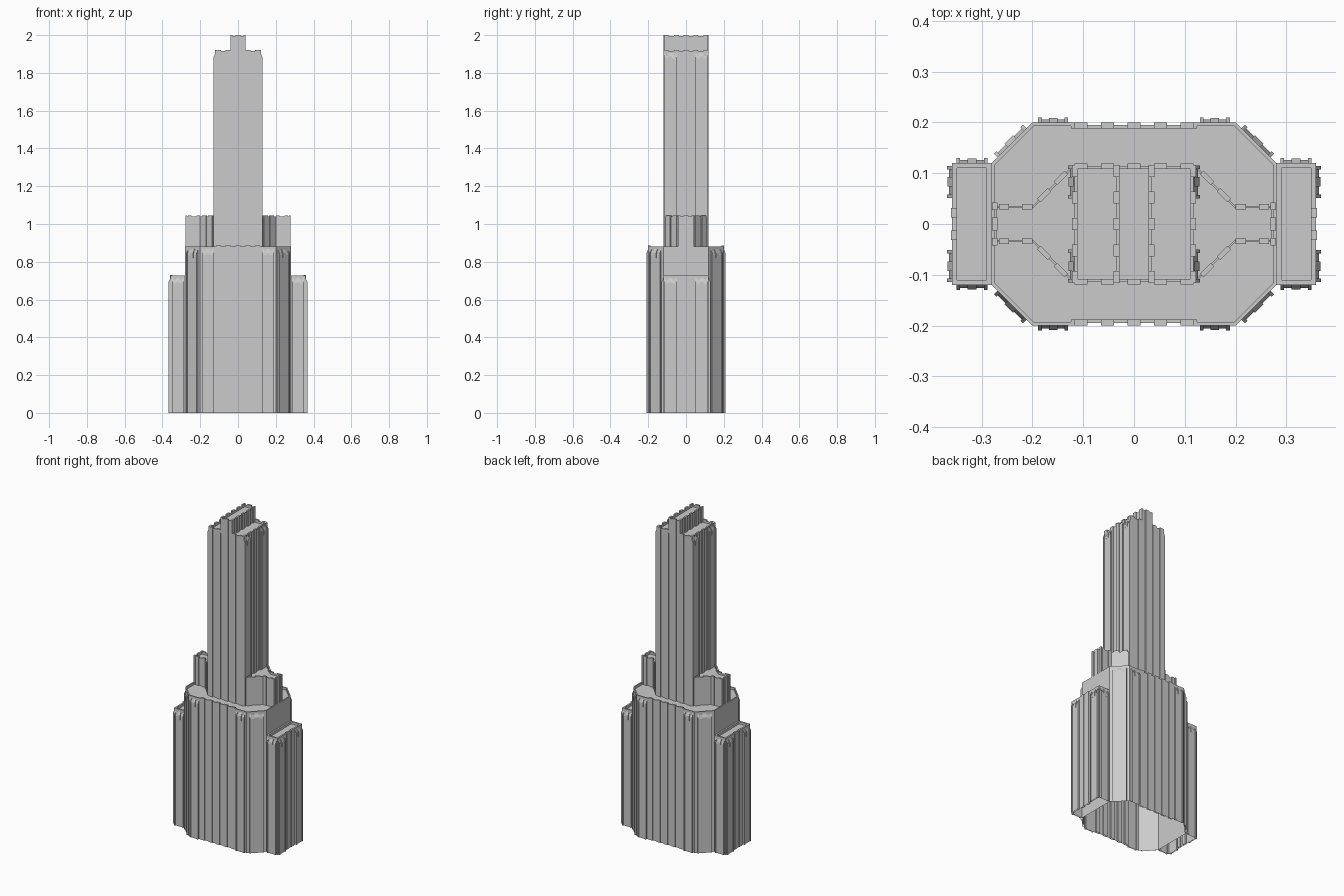
import bpy, bmesh, math
from mathutils import Vector

if "Cube" in bpy.data.objects:
    bpy.data.objects.remove(bpy.data.objects["Cube"])


def finish(name, bm):
    bmesh.ops.recalc_face_normals(bm, faces=bm.faces)
    mesh = bpy.data.meshes.new(name)
    bm.to_mesh(mesh)
    bm.free()
    ob = bpy.data.objects.new(name, mesh)
    bpy.context.collection.objects.link(ob)
    return ob


def block(name, pts, z0, z1, rim=0.01, drop=0.015):
    """Open-bottomed storey with a parapet around a sunken roof."""
    bm = bmesh.new()
    low = [bm.verts.new((x, y, z0)) for x, y in pts]
    high = [bm.verts.new((x, y, z1)) for x, y in pts]
    n = len(pts)
    for i in range(n):
        j = (i + 1) % n
        bm.faces.new((low[i], low[j], high[j], high[i]))
    top = bm.faces.new(high)
    bm.normal_update()
    bmesh.ops.inset_region(bm, faces=[top], thickness=rim, use_even_offset=True)
    new = bmesh.ops.extrude_discrete_faces(bm, faces=[top])["faces"]
    bmesh.ops.translate(bm, vec=(0, 0, -drop), verts=new[0].verts)
    # plain mesh, normals already consistent from construction
    mesh = bpy.data.meshes.new(name)
    bm.to_mesh(mesh)
    bm.free()
    ob = bpy.data.objects.new(name, mesh)
    bpy.context.collection.objects.link(ob)
    return ob


def rib(bm, x, y, nx, ny, width, d0, d1, z0, z1, slope=0.0):
    """Upright bar on a wall at (x, y) facing (nx, ny); slope cuts its outer top edge."""
    n = Vector((nx, ny, 0)).normalized()
    t = Vector((-n.y, n.x, 0))
    c = Vector((x, y, 0))
    prof = [(d0, z0), (d1, z0), (d1, z1 - slope), (d0, z1)]
    rings = [[bm.verts.new(c + t * s * width / 2 + n * d + Vector((0, 0, z)))
              for d, z in prof] for s in (-1, 1)]
    bm.faces.new(rings[0])
    bm.faces.new(rings[1][::-1])
    for i in range(1, 4):
        j = (i + 1) % 4
        bm.faces.new((rings[0][i], rings[0][j], rings[1][j], rings[1][i]))


def bay(bm, x, y, nx, ny, width, depth, z0, z1):
    """Recessed strip between two slim ribs, with sloping tops."""
    n = Vector((nx, ny, 0)).normalized()
    rib(bm, x, y, nx, ny, width - 0.008, -0.002, depth * 0.6, z0, z1 - 0.008, 0.03)
    for s in (-1, 1):
        o = s * (width / 2 - 0.003)
        rib(bm, x - n.y * o, y + n.x * o, nx, ny, 0.007, -0.004, depth, z0, z1, 0.03)
    # small hooded cap in the middle of the strip
    rib(bm, x, y, nx, ny, width * 0.3, 0, depth * 0.9, z1 - 0.055, z1 - 0.008, 0.02)


SIGNS = [(sx, sy) for sx in (-1, 1) for sy in (-1, 1)]
STEPS = [-0.104, -0.052, 0, 0.052, 0.104]

# main lower block
H1 = 0.885
half = [(0.28, -0.12), (0.28, 0.12), (0.2, 0.2), (0.117, 0.2), (0.117, 0.195)]
octagon = half + [(-x, y) for x, y in half[::-1]]
octagon = octagon[:-1] + [(-0.28, -0.12), (-0.2, -0.2), (-0.117, -0.2), (-0.117, -0.195),
                          (0.117, -0.195), (0.117, -0.2), (0.2, -0.2)]
block("lower_block", octagon, 0, H1 - 0.005, 0.007)

bm = bmesh.new()
for sy in (-1, 1):
    for x in STEPS:
        rib(bm, x, sy * 0.195, 0, sy, 0.026, -0.007, 0.005, 0, H1)
for sx, sy in SIGNS:
    bay(bm, sx * 0.159, sy * 0.2, 0, sy, 0.058, 0.01, 0, H1 - 0.01)
    bay(bm, sx * 0.24, sy * 0.16, sx, sy, 0.08, 0.01, 0, H1 - 0.01)
finish("lower_block_pilasters", bm)

# side wings
H2 = 0.73
for sx, side in ((-1, "left"), (1, "right")):
    pts = [(sx * 0.28, -0.12), (sx * 0.358, -0.12), (sx * 0.358, 0.12), (sx * 0.28, 0.12)]
    block(side + "_wing", pts if sx > 0 else pts[::-1], 0, H2 - 0.003)
    bm = bmesh.new()
    for sy in (-1, 1):
        rib(bm, sx * 0.358, sy * 0.022, sx, 0, 0.019, -0.01, 0.002, 0, H2)
        bay(bm, sx * 0.358, sy * 0.083, sx, 0, 0.062, 0.01, 0, H2 - 0.008)
        bay(bm, sx * 0.319, sy * 0.12, 0, sy, 0.06, 0.01, 0, H2 - 0.008)
    finish(side + "_wing_pilasters", bm)

# setback arms joining the tower
H3, ZR = 1.045, 0.862
for sx, side in ((-1, "left"), (1, "right")):
    pts = [(sx * x, y) for x, y in ((0.11, -0.11), (0.126, -0.11), (0.2, -0.035), (0.274, -0.035),
                                    (0.274, 0.035), (0.2, 0.035), (0.126, 0.11), (0.11, 0.11))]
    block(side + "_setback", pts if sx > 0 else pts[::-1], ZR, H3 - 0.006, 0.004, 0.01)
    bm = bmesh.new()
    rib(bm, sx * 0.274, 0, sx, 0, 0.026, -0.005, 0.005, ZR, H3)
    for sy in (-1, 1):
        rib(bm, sx * 0.274, sy * 0.035, sx, 0, 0.014, -0.005, 0.005, ZR, H3)
        for x in (0.21, 0.256):
            rib(bm, sx * x, sy * 0.035, 0, sy, 0.02, -0.006, 0.004, ZR, H3)
        for f in (0.25, 0.7):
            rib(bm, sx * (0.126 + 0.074 * f), sy * (0.11 - 0.075 * f), sx, sy,
                0.03, -0.006, 0.004, ZR, H3)
    finish(side + "_setback_pilasters", bm)

# tower shaft
H4 = 1.922
block("tower_shaft", [(0.117, -0.114), (0.117, 0.114), (-0.117, 0.114), (-0.117, -0.114)],
      ZR, H4 - 0.006, 0.006, 0.012)
bm = bmesh.new()
for s in (-1, 1):
    for v in STEPS:
        rib(bm, v, s * 0.114, 0, s, 0.026, -0.006, 0.005, ZR, H4)
    for v in (-0.104, -0.052, 0, 0.052, 0.104):
        rib(bm, s * 0.117, v, s, 0, 0.024, -0.006, 0.005, ZR, H4)
for sx, sy in SIGNS:
    bay(bm, sx * 0.119, sy * 0.083, sx, 0, 0.064, 0.011, ZR, H4 - 0.008)
finish("tower_pilasters", bm)

# crest along the top of the tower
H5 = 2.0
block("tower_crest", [(0.034, -0.114), (0.034, 0.114), (-0.034, 0.114), (-0.034, -0.114)],
      1.9, H5 - 0.006, 0.005, 0.012)
bm = bmesh.new()
for s in (-1, 1):
    for v in STEPS:
        rib(bm, s * 0.034, v, s, 0, 0.024, -0.005, 0.006, 1.9, H5)
    rib(bm, 0, s * 0.114, 0, s, 0.026, -0.006, 0.005, 1.9, H5)
finish("crest_pilasters", bm)
